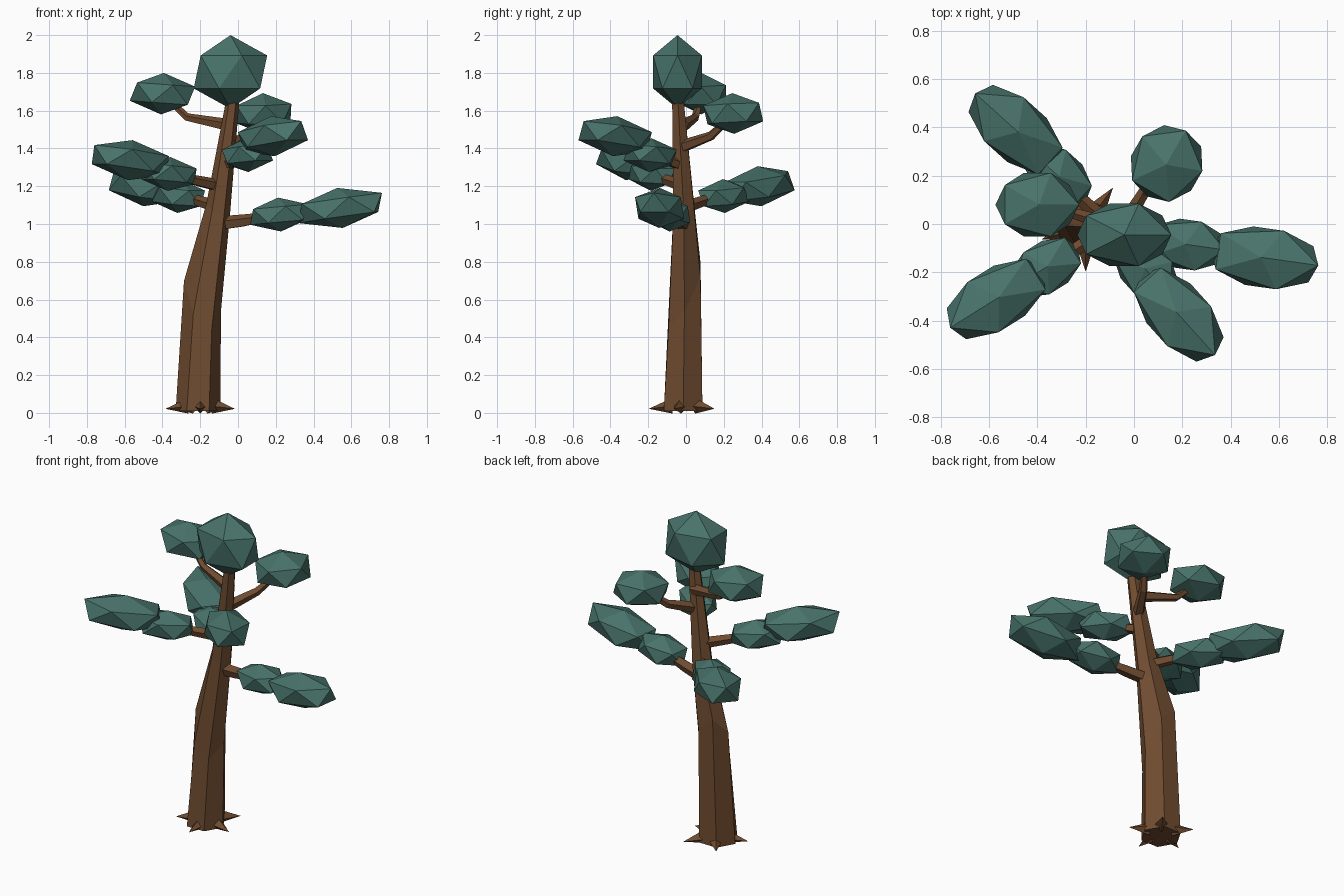
import bpy, bmesh
from math import sin, cos, pi, radians
from mathutils import Vector, Matrix

if "Cube" in bpy.data.objects:
    bpy.data.objects.remove(bpy.data.objects["Cube"])


def material(name, color):
    m = bpy.data.materials.new(name)
    m.diffuse_color = (*color, 1)
    m.use_nodes = True
    m.node_tree.nodes["Principled BSDF"].inputs["Base Color"].default_value = m.diffuse_color
    return m


BARK = material("bark", (0.16, 0.072, 0.03))
LEAF = material("leaf", (0.065, 0.17, 0.145))


def finish(name, bm, mat):
    bmesh.ops.recalc_face_normals(bm, faces=bm.faces)
    mesh = bpy.data.meshes.new(name)
    bm.to_mesh(mesh)
    bm.free()
    mesh.materials.append(mat)
    obj = bpy.data.objects.new(name, mesh)
    bpy.context.collection.objects.link(obj)
    return obj


def skin(name, rings):
    """Bridge equal-sided rings of points and cap both ends."""
    bm = bmesh.new()
    loops = [[bm.verts.new(p) for p in ring] for ring in rings]
    n = len(loops[0])
    for a, b in zip(loops, loops[1:]):
        for i in range(n):
            j = (i + 1) % n
            bm.faces.new((a[i], a[j], b[j], b[i]))
    bm.faces.new(loops[0])
    bm.faces.new(loops[-1])
    return finish(name, bm, BARK)


def limb(name, path, sides=5):
    """Tapered tube through (x, y, z, radius) points."""
    pts = [Vector(p[:3]) for p in path]
    rings = []
    for k, p in enumerate(path):
        d = pts[min(k + 1, len(pts) - 1)] - pts[max(k - 1, 0)]
        side = d.cross(Vector((0, 0, 1))).normalized()
        up = side.cross(d).normalized()
        rings.append([pts[k] + p[3] * (side * cos(2 * pi * i / sides + pi / 2)
                                       + up * sin(2 * pi * i / sides + pi / 2))
                      for i in range(sides)])
    return skin(name, rings)


def clump(name, center, half, yaw=0, pitch=0):
    """Flattened, faceted leaf mass."""
    bm = bmesh.new()
    bmesh.ops.create_icosphere(bm, subdivisions=1, radius=1)
    scale = Matrix.Diagonal((half[0] / 0.92, half[1] / 0.92, half[2], 1))
    turn = Matrix.Rotation(radians(yaw), 4, 'Z') @ Matrix.Rotation(radians(-pitch), 4, 'Y')
    bm.transform(Matrix.Translation(center) @ turn @ scale)
    return finish(name, bm, LEAF)


# Leaning six-sided trunk: x, y, z, radius, and slant of the ring along x and y
trunk = [(-0.212, -0.015, 0.01, 0.118, 0, 0),
         (-0.188, -0.008, 0.62, 0.098, -0.8, 1.6),
         (-0.105, -0.012, 1.08, 0.063, -0.4, 0.3),
         (-0.03, -0.042, 1.64, 0.036, 0, 0)]
rings = []
for x, y, z, r, sx, sy in trunk:
    ring = []
    for i in range(6):
        dx, dy = r * cos(i * pi / 3), r * sin(i * pi / 3)
        ring.append((x + dx, y + dy, z + sx * dx + sy * dy))
    rings.append(ring)
skin("trunk", rings)

# Five root spikes
for i in range(5):
    a = radians(-90 + 72 * i)
    c = Vector((-0.2, -0.005, 0))
    d = Vector((cos(a), sin(a), 0))
    limb(f"root_{i + 1}", [(*(c + d * 0.07 + Vector((0, 0, 0.036))), 0.04),
                           (*(c + d * 0.19 + Vector((0, 0, 0.022))), 0.001)], 4)

# Branches
limb("branch_right", [(-0.11, -0.01, 1.0, 0.04), (0.02, -0.035, 1.015, 0.035), (0.18, -0.07, 1.04, 0.025)])
limb("branch_upper_left", [(-0.04, -0.02, 1.52, 0.035), (-0.27, 0.05, 1.565, 0.022), (-0.36, 0.075, 1.65, 0.018)])
limb("branch_back", [(-0.05, -0.02, 1.41, 0.035), (0.04, 0.13, 1.465, 0.025), (0.1, 0.21, 1.54, 0.018)])
limb("branch_front_right", [(-0.07, -0.02, 1.31, 0.035), (0.03, -0.16, 1.36, 0.022)])
limb("branch_front_left", [(-0.09, -0.01, 1.2, 0.035), (-0.32, -0.155, 1.25, 0.025)])
limb("branch_back_left", [(-0.11, 0.0, 1.09, 0.035), (-0.28, 0.16, 1.145, 0.025)])

# Foliage: single clumps on top, inner and outer pairs on the longer branches
clump("foliage_crown", (-0.04, -0.045, 1.805), (0.2, 0.14, 0.195))
clump("foliage_upper_left", (-0.4, 0.08, 1.69), (0.175, 0.142, 0.11), 0, -4)
clump("foliage_back", (0.135, 0.25, 1.585), (0.165, 0.155, 0.108), 60, 3)
pairs = [("right", -8, (0.22, -0.085, 1.05), (0.54, -0.14, 1.085)),
         ("front_right", -48, (0.05, -0.19, 1.365), (0.185, -0.375, 1.465)),
         ("front_left", 212, (-0.365, -0.18, 1.265), (-0.57, -0.31, 1.338)),
         ("back_left", 138, (-0.315, 0.2, 1.148), (-0.49, 0.39, 1.2))]
for name, yaw, inner, outer in pairs:
    clump("foliage_inner_" + name, inner, (0.165, 0.11, 0.09), yaw, 5)
    clump("foliage_outer_" + name, outer, (0.24, 0.132, 0.107), yaw, 8)
